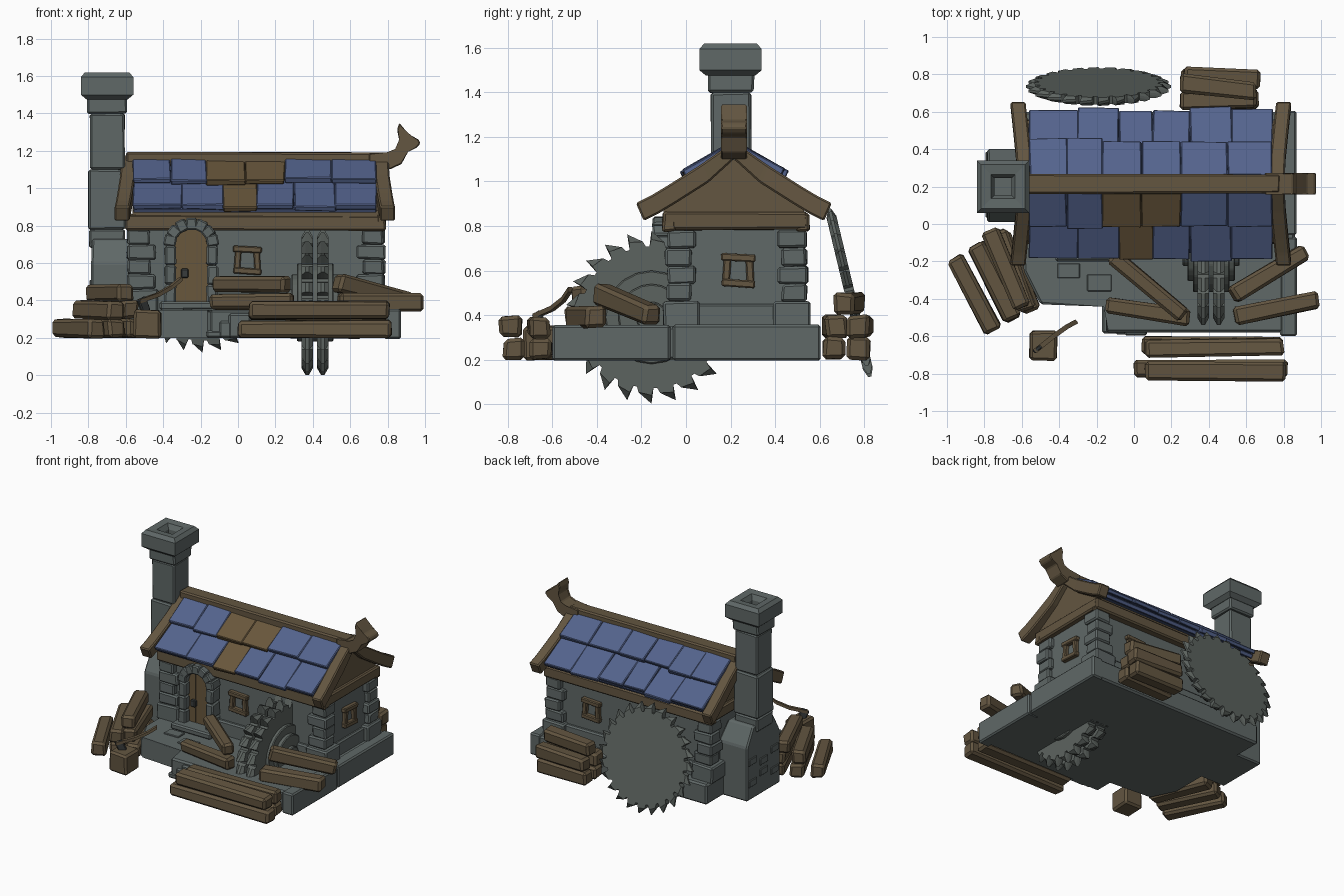
import bpy, bmesh, math, random
from mathutils import Matrix, Vector, Euler

if "Cube" in bpy.data.objects:
    bpy.data.objects.remove(bpy.data.objects["Cube"])

random.seed(4)
R = math.radians


def material(name, rgb):
    m = bpy.data.materials.new(name)
    m.diffuse_color = (*rgb, 1)
    m.use_nodes = True
    m.node_tree.nodes["Principled BSDF"].inputs["Base Color"].default_value = m.diffuse_color
    return m


STONE = material("stone grey", (0.115, 0.138, 0.135))
WOOD = material("timber brown", (0.125, 0.092, 0.052))
BLUE = material("roof blue", (0.088, 0.125, 0.265))
PATCH = material("patch brown", (0.14, 0.095, 0.045))
STEEL = material("saw steel", (0.108, 0.125, 0.115))
IRON = material("dark iron", (0.04, 0.045, 0.045))


def finish(bm, name, mat):
    bmesh.ops.recalc_face_normals(bm, faces=bm.faces)
    me = bpy.data.meshes.new(name)
    bm.to_mesh(me)
    bm.free()
    me.materials.append(mat)
    ob = bpy.data.objects.new(name, me)
    bpy.context.collection.objects.link(ob)
    return ob


def box(name, c, s, mat, rot=(0, 0, 0), bevel=0.01, jitter=0.0):
    """Chamfered block at centre c with size s."""
    bm = bmesh.new()
    bmesh.ops.create_cube(bm, size=1)
    for v in bm.verts:
        v.co = Vector([v.co[i] * s[i] + random.uniform(-jitter, jitter) for i in range(3)])
    if bevel:
        bmesh.ops.bevel(bm, geom=bm.edges[:], offset=bevel, segments=1, affect='EDGES')
    bm.transform(Matrix.Translation(c) @ Euler([R(a) for a in rot]).to_matrix().to_4x4())
    return finish(bm, name, mat)


def span(name, lo, hi, mat, **kw):
    """Block given by its two opposite corners."""
    return box(name, [(a + b) / 2 for a, b in zip(lo, hi)], [abs(b - a) for a, b in zip(lo, hi)], mat, **kw)


def loft(name, sections, mat, matrix=Matrix(), bevel=0.0):
    """Skin through equal-sized closed sections, capped at both ends."""
    bm = bmesh.new()
    rings = [[bm.verts.new(p) for p in s] for s in sections]
    n = len(rings[0])
    for a, b in zip(rings, rings[1:]):
        for i in range(n):
            bm.faces.new((a[i], a[(i + 1) % n], b[(i + 1) % n], b[i]))
    bm.faces.new(rings[0])
    bm.faces.new(rings[-1])
    if bevel:
        bmesh.ops.bevel(bm, geom=bm.edges[:], offset=bevel, segments=1, affect='EDGES')
    bm.transform(matrix)
    return finish(bm, name, mat)


def log(name, c, length, yaw, tilt=0, w=0.095, roll=0):
    box(name, c, (length, w, w), WOOD, rot=(roll, tilt, yaw), bevel=0.016, jitter=0.007)


# stone foundation with a stepped front edge
plan = [(-.59, .6), (-.59, -.25), (-.5, -.43), (-.15, -.43), (-.15, -.58), (.86, -.58), (.86, .6)]
loft("foundation", [[(x, y, z) for x, y in plan] for z in (.2, .35)], STONE, bevel=.012)
span("foundation_side_front", (.78, -.6, .195), (.872, -.07, .355), STONE)
span("foundation_side_back", (.78, -.06, .195), (.868, .605, .357), STONE)
for i, (x, z) in enumerate([(-.17, .24), (-.1, .29), (-.05, .33)]):
    span(f"corner_step_{i}", (x, -.585 - .006 * i, .2), (x + .12, -.42, z), STONE)
span("door_step", (-.42, -.2, .35), (-.09, -.08, .395), STONE)
span("flagstone_a", (-.41, -.29, .34), (-.29, -.21, .359), STONE, bevel=.004)
span("flagstone_b", (-.25, -.36, .34), (-.12, -.27, .358), STONE, bevel=.004)

# walls, plinth and corner stones
span("walls", (-.555, -.05, .34), (.745, .5, .82), STONE, bevel=0)
span("plinth", (-.57, -.075, .34), (.765, .525, .45), STONE)
for sx, ox in ((-1, -.59), (1, .785)):
    for sy, oy in ((-1, -.09), (1, .545)):
        tag = ("left" if sx < 0 else "right") + ("_front" if sy < 0 else "_back")
        span(f"corner_base_{tag}", (ox + sx * .015, oy + sy * .012, .34),
             (ox - sx * .16, oy - sy * .155, .46), STONE, jitter=.004)
        for i in range(4):
            z, k, e = .46 + .08 * i, i % 2, random.uniform(-.008, .004)
            span(f"corner_stone_{tag}_{i}", (ox + sx * e, oy + sy * e, z),
                 (ox - sx * (.15 - .03 * k), oy - sy * (.115 + .02 * k), z + .08), STONE, jitter=.004)

# timber wall plate and gable
for n, y in (("front", -.075), ("back", .525)):
    box(f"wall_plate_{n}", (.095, y, .815), (1.39, .06, .08), WOOD, jitter=.004)
for n, x in (("left", -.565), ("right", .765)):
    box(f"gable_beam_{n}", (x, .22, .822), (.05, .65, .08), WOOD, jitter=.004)
gable = [(-.1, .84), (.53, .84), (.53, .88), (.215, 1.1), (-.1, .88)]
loft("gable", [[(x, y, z) for y, z in gable] for x in (-.565, .765)], WOOD)

# roof: deck and two overlapping tile rows per slope, patched in wood at the front
RIDGE, SLOPE = .215, 33.3
SN, CS = math.sin(R(SLOPE)), math.cos(R(SLOPE))


def tile(name, side, x0, x1, d0, d1, h, thick, mat, tip=0, twist=0, jitter=.004):
    d = (d0 + d1) / 2
    c = ((x0 + x1) / 2, RIDGE + side * (d * CS + h * SN), 1.125 - d * SN + h * CS)
    box(name, c, (x1 - x0, d1 - d0, thick), mat, rot=(-side * (SLOPE - tip), 0, twist), bevel=.005, jitter=jitter)


UPPER = [-.56, -.36, -.17, .04, .25, .5, .74]
LOWER = [-.56, -.3, -.08, .1, .3, .52, .74]
for side, n in ((-1, "front"), (1, "back")):
    tile(f"roof_deck_{n}", side, -.56, .74, 0, .44, -.005, .03, BLUE, jitter=0)
    for row, edges, d0, d1, h, lo, hi in (("upper", UPPER, .02, .245, .045, -.17, .25),
                                          ("lower", LOWER, .2, .46, .02, -.08, .1)):
        for i, (a, b) in enumerate(zip(edges, edges[1:])):
            patched = side < 0 and a >= lo - .01 and b <= hi + .01
            tile(f"roof_{row}_{n}_{i}", side, a, b, d0, d1 + random.uniform(-.022, .012),
                 h - (.008 if patched else 0), .03, PATCH if patched else BLUE,
                 tip=4, twist=random.uniform(-1.5, 1.5))

# curved barge boards, flaring outwards at the eaves
arc = [(.0, 1.145, 0), (.15, 1.04, .005), (.3, .945, .02), (.375, .9, .028), (.44, .868, .035)]
for x, sx, n in ((-.585, -1, "left"), (.765, 1, "right")):
    for sy, m in ((-1, "front"), (1, "back")):
        secs = []
        for d, z, off in arc:
            xc, y = x + sx * off, RIDGE + sy * d
            yb = y - sy * (.035 if d else 0)
            secs.append([(xc - .04, y, z + .035), (xc + .04, y, z + .035),
                         (xc + .04, yb, z - .045), (xc - .04, yb, z - .045)])
        loft(f"barge_board_{n}_{m}", secs, WOOD, bevel=.008)

# ridge beam ending in a carved beast head
box("ridge_beam", (.09, RIDGE, 1.155), (1.38, .105, .075), WOOD, jitter=.003)
head = [(.7, 1.12), (.81, 1.1), (.875, 1.13), (.905, 1.2), (.955, 1.215), (.975, 1.24), (.965, 1.262),
        (.925, 1.275), (.9, 1.305), (.862, 1.35), (.85, 1.31), (.868, 1.26), (.845, 1.205), (.8, 1.187), (.7, 1.187)]
loft("carved_head", [[(x, y, z) for x, z in head] for y in (.157, .273)], WOOD, bevel=.006)

# chimney: splayed foot, stacked shaft and hollow cap


def square(x0, x1, y0, y1, z):
    return [(x0, y0, z), (x1, y0, z), (x1, y1, z), (x0, y1, z)]


loft("chimney_foot", [square(-.785, -.55, .01, .4, .2), square(-.785, -.55, .01, .4, .6),
                      square(-.78, -.57, .08, .32, .73)], STONE, bevel=.01)
for i, (z0, z1, g) in enumerate([(.68, .78, -.004), (.78, 1.1, .0), (1.1, 1.4, -.006), (1.4, 1.49, .006)]):
    span(f"chimney_shaft_{i}", (-.8 - g, .105 - g, z0), (-.6 + g, .3 + g, z1), STONE, jitter=.003)
for i in range(6):
    y, z = .08 + .13 * (i % 3), .3 + .12 * (i // 3) + .04 * (i % 2)
    span(f"chimney_brick_{i}", (-.793, y - .045, z), (-.77, y + .045, z + .05), STONE, bevel=.004)
rings = [(.11, 1.475), (.14, 1.5), (.14, 1.595), (.118, 1.62), (.065, 1.615), (.045, 1.58), (.045, 1.5)]
loft("chimney_cap", [square(-.7 - r, -.7 + r, .2 - r, .2 + r, z) for r, z in rings], STONE)

# arched door in a stone surround
DX, DZ = -.25, .695
door = [(-.1, .36), (.1, .36)] + [(.1 * math.cos(R(a)), DZ + .1 * math.sin(R(a))) for a in range(0, 181, 20)]
loft("door", [[(DX + x, y, z) for x, z in door] for y in (-.1, -.04)], PATCH)
for i in range(2):
    box(f"door_plank_gap_{i}", (DX - .03 + .06 * i, -.101, .58), (.005, .004, .36), WOOD, bevel=0)
for s, n in ((-1, "left"), (1, "right")):
    for i in range(3):
        z = .38 + .105 * i
        box(f"door_jamb_{n}_{i}", (DX + s * .112, -.1, z + .052), (.06, .1, .105), STONE, jitter=.004)
for i in range(7):
    a = 180 / 7 * (i + .5)
    box(f"door_arch_{i}", (DX + .115 * math.cos(R(a)), -.1, DZ + .115 * math.sin(R(a))),
        (.062, .1, .06), STONE, rot=(0, -a, 0), jitter=.003, bevel=.008)
box("door_handle", (DX - .035, -.115, .545), (.04, .03, .05), IRON, bevel=.006)

# timber window frames on three walls


def window(name, pos, yaw):
    turn = Matrix.Translation(pos) @ Matrix.Rotation(R(yaw), 4, 'Z')
    for part, x, z, w, h, roll in (("top", 0, .058, .155, .034, 3), ("sill", 0, -.058, .15, .034, 4),
                                   ("left", -.052, 0, .034, .12, 4), ("right", .052, 0, .034, .12, -3)):
        d = .045 if w > h else .035
        box(f"{name}_{part}", turn @ Vector((x, 0, z)), (w, d, h), WOOD, rot=(0, roll, yaw), bevel=.006)


window("front_window", (.05, -.06, .615), 0)
window("right_window", (.755, .235, .6), 90)
window("back_window", (.42, .51, .61), 180)

# circular saws with hooked teeth and sharpened rims


def saw(name, matrix, thick, mat, teeth=22):
    secs = []
    for z, tip in ((-.5, .35), (-.15, .388), (.15, .388), (.5, .35)):
        ring = []
        for k in range(teeth):
            for f, r in ((0, tip), (.1, .318), (.28, .318), (.4, .342)):
                a = (k + f) * math.tau / teeth
                ring.append((r * math.cos(a), r * math.sin(a), z * thick))
        secs.append(ring)
    loft(name, secs, mat, matrix)


def disc(name, x0, x1, r, n=20):
    pts = [(r * math.cos(k * math.tau / n) - .155, r * math.sin(k * math.tau / n) + .39) for k in range(n)]
    loft(name, [[(x, y, z) for y, z in pts] for x in (x0, x1)], STEEL, bevel=.006)


for i, x in enumerate((.37, .453)):
    saw(f"mill_saw_{i}", Matrix.Translation((x, -.155, .39)) @ Matrix.Rotation(R(90), 4, 'Y'), .062, STEEL)
disc("saw_washer", .315, .51, .21)
disc("saw_hub", .285, .54, .15)
disc("saw_axle", .26, .565, .07)
saw("spare_saw", Matrix.Translation((-.19, .735, .5)) @ Matrix.Rotation(R(90 + 13.5), 4, 'X'), .045, STEEL, 24)

# squared log piles: front, back, left and around the mill saw
log("front_log_low_a", (.41, -.775, .248), .82, 0)
log("front_log_low_b", (.42, -.65, .248), .75, 0)
log("front_log_top_a", (.435, -.787, .35), .75, -.5)
log("front_log_top_b", (.43, -.66, .343), .74, .5)
for i, (x, y, z, yaw) in enumerate([(.46, .665, .25, 0), (.46, .775, .25, -1), (.45, .67, .35, 2),
                                    (.47, .78, .35, -2), (.45, .73, .45, -6)]):
    log(f"back_log_{i}", (x, y, z), .41, yaw, w=.1)
for i, (x, y, z, yaw) in enumerate([(-.855, -.375, .25, -62), (-.74, -.31, .25, -64), (-.63, -.26, .25, -68),
                                    (-.75, -.31, .35, -63), (-.65, -.25, .35, -70), (-.685, -.24, .44, -68)]):
    log(f"left_log_{i}", (x, y, z), .45, yaw, w=.098)
log("mill_log_left_low", (.075, -.465, .395), .45, -9, w=.088)
log("mill_log_left_top", (.075, -.33, .485), .5, -40, w=.085)
log("mill_log_right_low", (.765, -.45, .39), .46, 11, w=.09)
log("mill_log_right_top", (.725, -.265, .445), .46, 31, tilt=13, w=.09)

# chopping block with an axe
box("chopping_block", (-.485, -.65, .275), (.15, .16, .15), WOOD, bevel=.014, jitter=.005)
path = [(-.53, -.68, .395), (-.43, -.6, .43), (-.36, -.55, .47), (-.305, -.52, .515)]
loft("axe_handle", [[(x - .008, y + .01, z - .011), (x + .008, y - .01, z - .011), (x + .008, y - .01, z + .011),
                     (x - .008, y + .01, z + .011)] for x, y, z in path], WOOD)
box("axe_head", (-.505, -.66, .375), (.055, .025, .08), IRON, rot=(0, -25, 38), bevel=.006)
